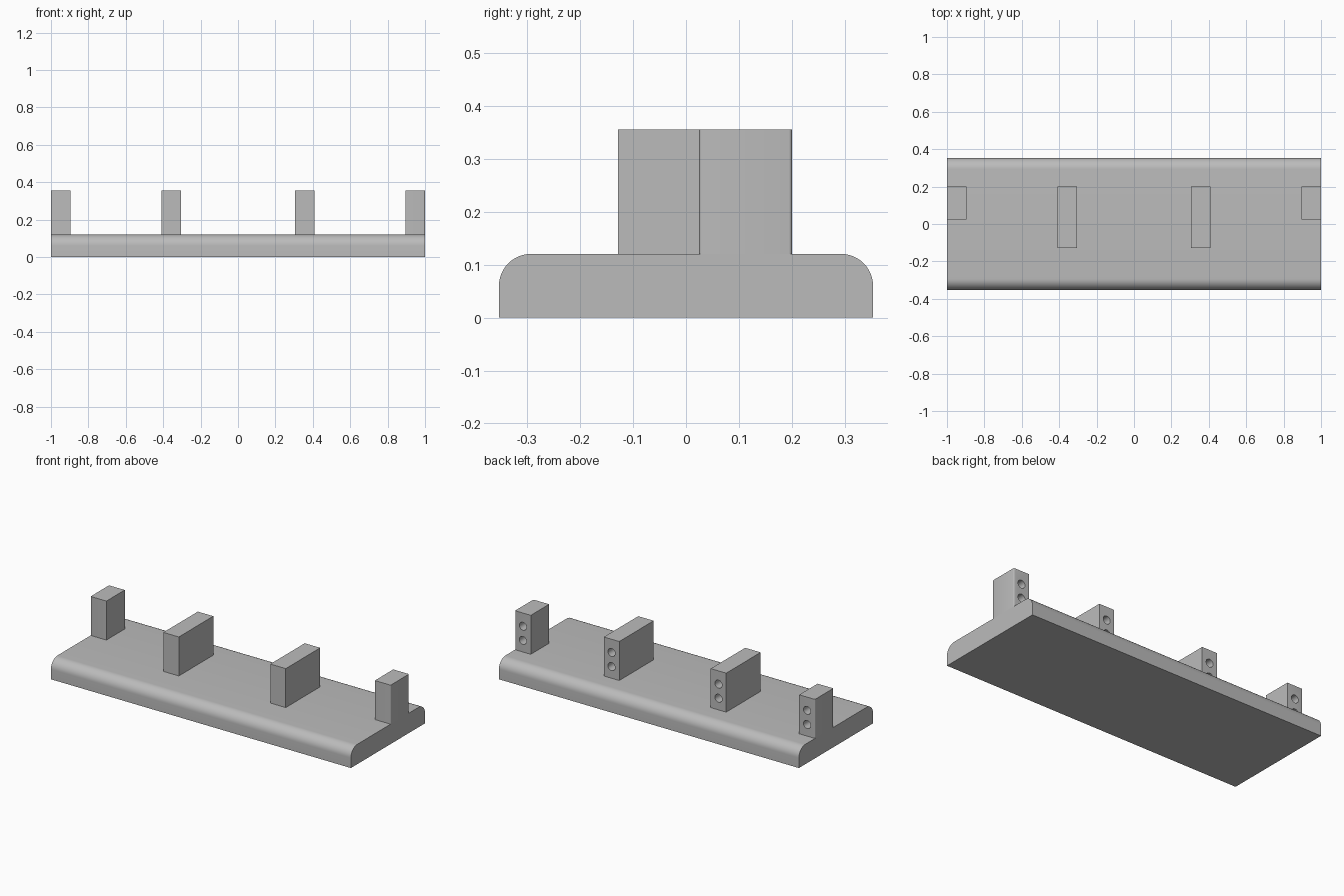
import bpy, bmesh, math
from mathutils import Matrix, Vector

cube = bpy.data.objects.get("Cube")
if cube:
    bpy.data.objects.remove(cube, do_unlink=True)

BASE_TOP, POST_TOP, POST_BACK = 0.12, 0.355, 0.2
HALF_DEPTH, ROUND = 0.353, 0.06

grey = bpy.data.materials.new("plain_grey")
grey.use_nodes = True
colour = (0.5, 0.5, 0.5, 1)
grey.diffuse_color = colour
grey.node_tree.nodes["Principled BSDF"].inputs["Base Color"].default_value = colour


def make_object(name, bm):
    bmesh.ops.recalc_face_normals(bm, faces=bm.faces)
    mesh = bpy.data.meshes.new(name)
    bm.to_mesh(mesh)
    bm.free()
    mesh.materials.append(grey)
    obj = bpy.data.objects.new(name, mesh)
    bpy.context.collection.objects.link(obj)
    return obj


def smooth(obj):
    bpy.ops.object.select_all(action="DESELECT")
    obj.select_set(True)
    bpy.context.view_layer.objects.active = obj
    bpy.ops.object.shade_smooth_by_angle(angle=math.radians(30))


def box(low, high):
    bm = bmesh.new()
    low, high = Vector(low), Vector(high)
    bmesh.ops.create_cube(bm, size=1, matrix=Matrix.Translation((low + high) / 2)
                          @ Matrix.Diagonal((high - low).to_4d()))
    return bm


# Long base board with rounded front and back top edges
bm = box((-1, -HALF_DEPTH, 0), (1, HALF_DEPTH, BASE_TOP))
top_edges = [e for e in bm.edges
             if all(v.co.z > 0.1 for v in e.verts) and e.verts[0].co.y * e.verts[1].co.y > 0]
bmesh.ops.bevel(bm, geom=top_edges, offset=ROUND, segments=12, profile=0.5, affect="EDGES")
smooth(make_object("base_board", bm))


# Upright posts, each with two blind screw holes in the back
def post(name, x0, x1, y_front, round_outer):
    bm = box((min(x0, x1), y_front, BASE_TOP), (max(x0, x1), POST_BACK, POST_TOP))
    if round_outer:
        outer = [e for e in bm.edges
                 if all(abs(v.co.x) > 0.99 for v in e.verts)
                 and abs(e.verts[0].co.z - e.verts[1].co.z) > 0.1]
        bmesh.ops.bevel(bm, geom=outer, offset=0.006, segments=4, profile=0.5, affect="EDGES")
    obj = make_object(name, bm)

    holes = bmesh.new()
    for z in (0.19, 0.275):
        place = Matrix.Translation(((x0 + x1) / 2, POST_BACK, z)) @ Matrix.Rotation(math.pi / 2, 4, "X")
        bmesh.ops.create_cone(holes, cap_ends=True, segments=32, radius1=0.024,
                              radius2=0.024, depth=0.2, matrix=place)
    cutter = make_object(name + "_hole_cutter", holes)
    cutter.hide_render = True

    cut = obj.modifiers.new("screw_holes", "BOOLEAN")
    cut.operation = "DIFFERENCE"
    cut.solver = "EXACT"
    cut.object = cutter
    bpy.context.view_layer.objects.active = obj
    bpy.ops.object.modifier_apply(modifier=cut.name)
    bpy.data.objects.remove(cutter, do_unlink=True)
    smooth(obj)


for side, s in (("left", 1), ("right", -1)):
    post(side + "_end_post", 0.895 * s, 1.0 * s, 0.025, True)
    post(side + "_inner_post", 0.305 * s, 0.408 * s, -0.128, False)
